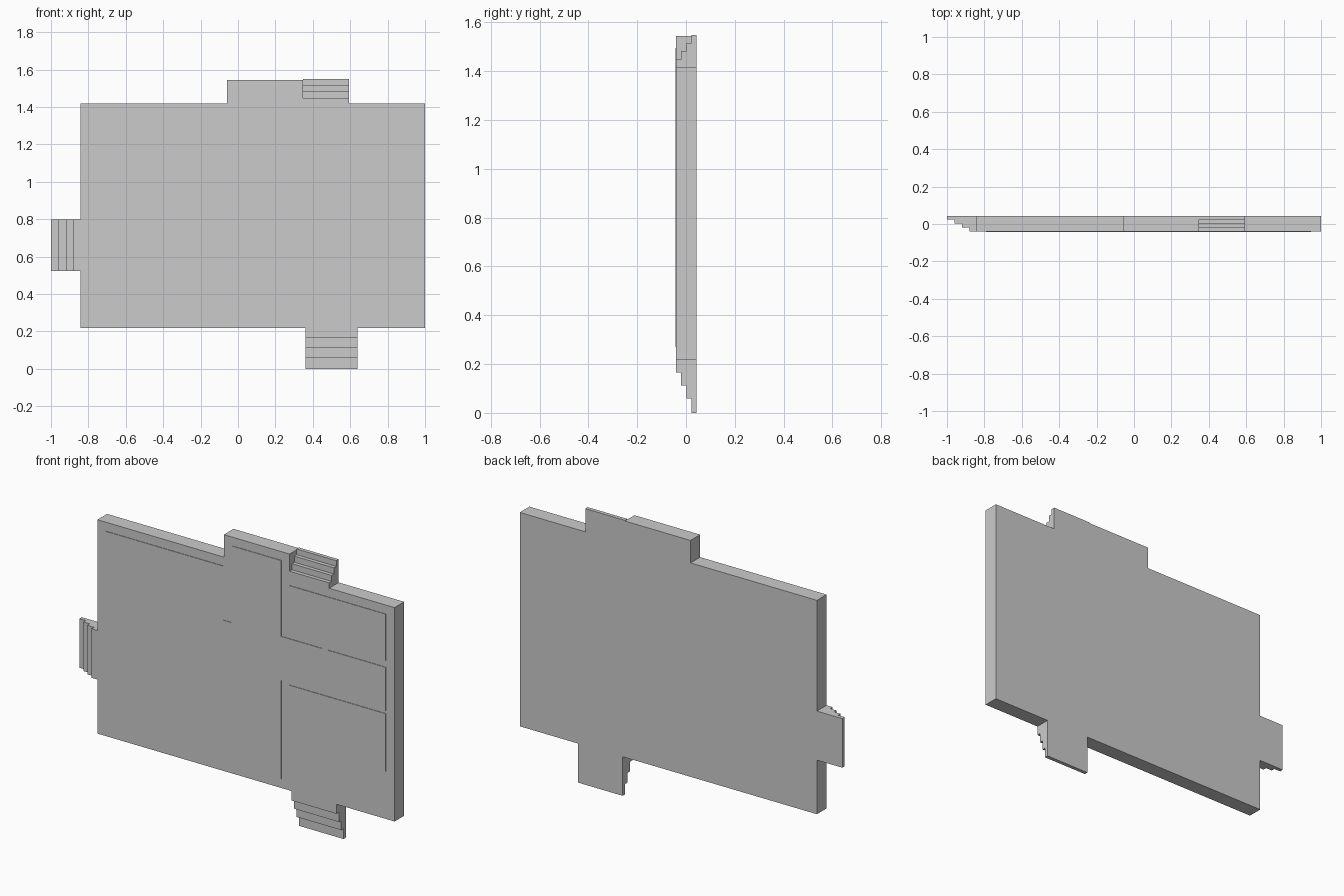
import bpy, bmesh
from mathutils import Vector

if "Cube" in bpy.data.objects:
    bpy.data.objects.remove(bpy.data.objects["Cube"])

BACK, FRONT, PANEL = 0.044, -0.041, -0.044   # depth levels along y


def prism(name, points, offset):
    """Solid made by sweeping a flat outline along offset."""
    bm = bmesh.new()
    face = bm.faces.new([bm.verts.new(p) for p in points])
    swept = bmesh.ops.extrude_face_region(bm, geom=[face])
    verts = [g for g in swept["geom"] if isinstance(g, bmesh.types.BMVert)]
    bmesh.ops.translate(bm, verts=verts, vec=Vector(offset))
    bmesh.ops.recalc_face_normals(bm, faces=bm.faces)
    mesh = bpy.data.meshes.new(name)
    bm.to_mesh(mesh)
    bm.free()
    obj = bpy.data.objects.new(name, mesh)
    bpy.context.collection.objects.link(obj)
    return obj


def plate(name, outline, y0, y1):
    """Outline in x, z given thickness from y0 to y1."""
    return prism(name, [(x, y0, z) for x, z in outline], (0, y1 - y0, 0))


def rect(x0, x1, z0, z1):
    return [(x0, z0), (x1, z0), (x1, z1), (x0, z1)]


def stairs(name, start, edges, place, offset):
    """Stair profile running outward from start, one edge per tread."""
    rise = (BACK - FRONT) / len(edges)
    profile = [(start, BACK), (start, FRONT)]
    for i, e in enumerate(edges):
        y = FRONT + i * rise
        if i:
            profile.append((edges[i - 1], y))
        profile.append((e, y))
    profile.append((edges[-1], BACK))
    return prism(name, [place(t, y) for t, y in profile], offset)


# Floor slab with the raised bay at its top edge
plate("floor_slab", [(-0.843, 0.219), (1.0, 0.219), (1.0, 1.418), (0.348, 1.418),
                     (0.348, 1.544), (-0.059, 1.544), (-0.059, 1.418), (-0.843, 1.418)],
      FRONT, BACK)

# Three flights of steps
stairs("top_steps", 1.418, [1.448, 1.482, 1.516, 1.548],
       lambda t, y: (0.348, y, t), (0.246, 0, 0))
stairs("bottom_steps", 0.219, [0.166, 0.112, 0.058, 0.0],
       lambda t, y: (0.362, y, t), (0.277, 0, 0))
stairs("left_steps", -0.843, [-0.88, -0.92, -0.96, -1.0],
       lambda t, y: (t, y, 0.522), (0, 0, 0.275))

# Thin floor panels, one per room
plate("main_room_floor", [(-0.79, 0.27), (0.297, 0.27), (0.297, 0.823), (0.551, 0.823),
                          (0.551, 1.07), (0.297, 1.07), (0.297, 1.495), (-0.005, 1.495),
                          (-0.005, 1.065), (-0.06, 1.065), (-0.06, 1.368), (-0.79, 1.368)],
      PANEL, FRONT)
rooms = {"upper_room_floor": rect(0.346, 0.947, 1.108, 1.368),
         "middle_room_floor": rect(0.588, 0.947, 0.824, 1.07),
         "lower_room_floor": rect(0.346, 0.947, 0.487, 0.81)}
for name, outline in rooms.items():
    plate(name, outline, PANEL, FRONT)
